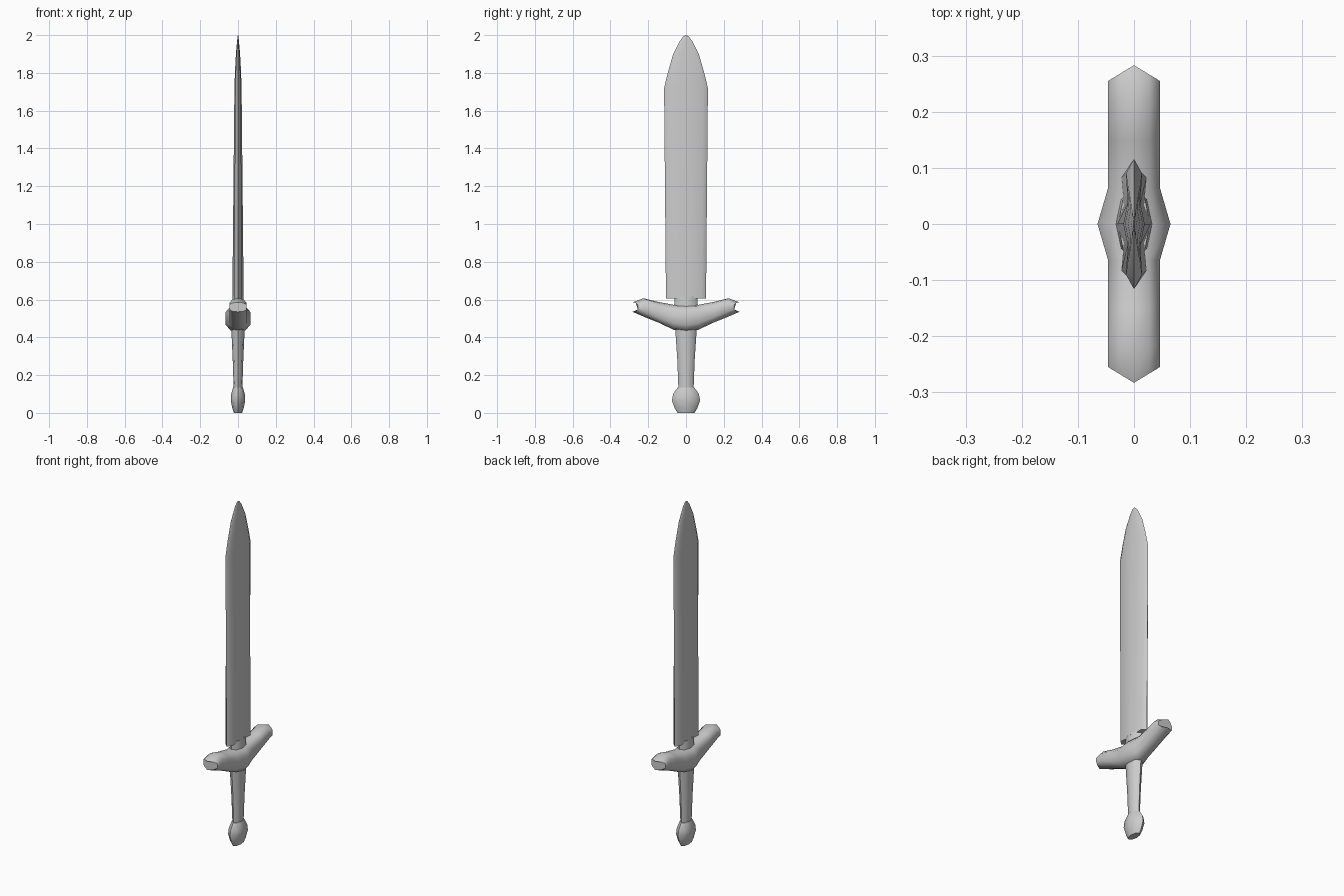
import bpy, bmesh, math

old = bpy.data.objects.get("Cube")
if old:
    bpy.data.objects.remove(old)

steel = bpy.data.materials.new("light_grey")
steel.use_nodes = True
GREY = (0.6, 0.6, 0.6, 1)
steel.diffuse_color = GREY
steel.node_tree.nodes["Principled BSDF"].inputs["Base Color"].default_value = GREY


def loft(name, rings, angle):
    """Skin closed rings of equal length and cap both ends."""
    bm = bmesh.new()
    loops = [[bm.verts.new(p) for p in ring] for ring in rings]
    for a, b in zip(loops, loops[1:]):
        for i in range(len(a)):
            j = (i + 1) % len(a)
            bm.faces.new((a[i], a[j], b[j], b[i]))
    bm.faces.new(loops[0])
    bm.faces.new(loops[-1])
    bmesh.ops.recalc_face_normals(bm, faces=bm.faces)
    mesh = bpy.data.meshes.new(name)
    bm.to_mesh(mesh)
    bm.free()
    mesh.materials.append(steel)
    obj = bpy.data.objects.new(name, mesh)
    bpy.context.collection.objects.link(obj)
    bpy.ops.object.select_all(action="DESELECT")
    obj.select_set(True)
    bpy.context.view_layer.objects.active = obj
    bpy.ops.object.shade_smooth_by_angle(angle=math.radians(angle))
    return obj


def mirrored(quarter):
    """Complete a quarter outline, from +y edge to +x ridge, to all four sides."""
    half = quarter + [(x, -y) for x, y in quarter[-2::-1]]
    return half + [(-x, y) for x, y in half[-2:0:-1]]


# Blade: sharp edge, shallow hollow, raised centre ridge
def blade_ring(z, width, thick):
    quarter = [(0, width), (0.75 * thick, 0.78 * width),
               (0.6 * thick, 0.32 * width), (thick, 0)]
    return [(x, y, z) for x, y in mirrored(quarter)]


loft("blade", [blade_ring(*s) for s in (
    (0.605, 0.106, 0.03), (1.72, 0.116, 0.019), (1.81, 0.094, 0.016),
    (1.9, 0.068, 0.011), (1.97, 0.032, 0.005), (1.993, 0.014, 0.002),
    (2.0, 0.002, 0.001))], 50)


# Grip, pommel and neck: eight-sided oval sections
def oval_ring(z, width, thick):
    quarter = [(0, width), (0.72 * thick, 0.7 * width), (thick, 0)]
    return [(x, y, z) for x, y in mirrored(quarter)]


loft("pommel", [oval_ring(*s) for s in (
    (0, 0.045, 0.022), (0.025, 0.06, 0.03), (0.065, 0.075, 0.038),
    (0.1, 0.068, 0.036), (0.135, 0.044, 0.026))], 60)
loft("grip", [oval_ring(*s) for s in (
    (0.125, 0.04, 0.023), (0.28, 0.046, 0.028), (0.46, 0.058, 0.036))], 60)
loft("neck", [oval_ring(*s) for s in (
    (0.54, 0.064, 0.034), (0.615, 0.06, 0.028))], 40)


# Crossguard: upswept arms with a thick middle and pointed ends
def guard_ring(y, point, thick, low, high):
    mid, tall = (low + high) / 2, (high - low) / 2
    quarter = [(0, tall), (0.6 * thick, 0.9 * tall),
               (thick, 0.5 * tall)]
    side = quarter + [(x, -z) for x, z in quarter[::-1]]
    ring = side + [(-x, z) for x, z in side[-2:0:-1]]
    sign = math.copysign(1, y)
    return [(x, y + sign * point * (1 - abs(x) / thick), mid + z) for x, z in ring]


arm = [(0.065, 0, 0.046, 0.44, 0.572), (0.15, 0, 0.046, 0.48, 0.588),
       (0.215, 0.01, 0.046, 0.51, 0.607), (0.255, 0.028, 0.046, 0.535, 0.585)]
stations = [(-s[0],) + s[1:] for s in arm[::-1]] + [(0, 0, 0.065, 0.43, 0.57)] + arm
loft("crossguard", [guard_ring(*s) for s in stations], 55)
